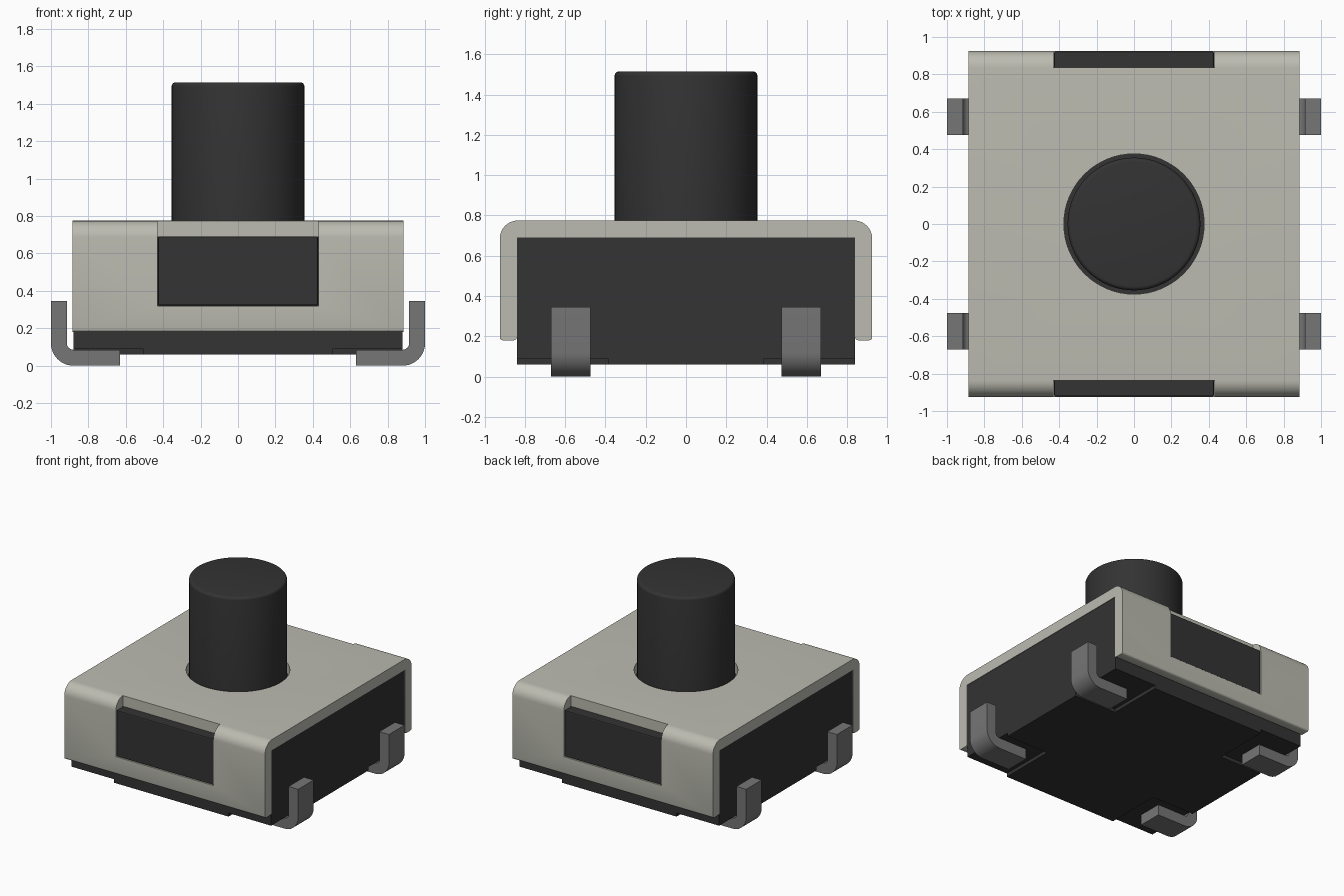
import bpy, bmesh, math
from mathutils import Matrix

if "Cube" in bpy.data.objects:
    bpy.data.objects.remove(bpy.data.objects["Cube"], do_unlink=True)


def material(name, rgb):
    m = bpy.data.materials.new(name)
    m.use_nodes = True
    m.diffuse_color = (*rgb, 1)
    bsdf = next(n for n in m.node_tree.nodes if n.type == 'BSDF_PRINCIPLED')
    bsdf.inputs["Base Color"].default_value = (*rgb, 1)
    return m


CREAM = material("cream cover", (0.50, 0.50, 0.44))
BLACK = material("black plastic", (0.033, 0.033, 0.033))
GREY = material("grey metal", (0.18, 0.18, 0.18))


def finish(name, bm, mat):
    bmesh.ops.recalc_face_normals(bm, faces=bm.faces[:])
    mesh = bpy.data.meshes.new(name)
    bm.to_mesh(mesh)
    bm.free()
    mesh.materials.append(mat)
    ob = bpy.data.objects.new(name, mesh)
    bpy.context.collection.objects.link(ob)
    return ob


def select(ob):
    bpy.ops.object.select_all(action='DESELECT')
    ob.select_set(True)
    bpy.context.view_layer.objects.active = ob


def smooth(ob):
    select(ob)
    bpy.ops.object.shade_smooth_by_angle(angle=math.radians(35))


def box(name, lo, hi, mat, bevel=0):
    bm = bmesh.new()
    bmesh.ops.create_cube(bm, size=1)
    for v in bm.verts:
        v.co = [l + (c + 0.5) * (h - l) for c, l, h in zip(v.co, lo, hi)]
    if bevel:
        bmesh.ops.bevel(bm, geom=bm.edges[:], offset=bevel, segments=2,
                        profile=0.5, affect='EDGES')
    return finish(name, bm, mat)


def cylinder(name, r, z0, z1, mat, bevel=0):
    bm = bmesh.new()
    bmesh.ops.create_cone(bm, cap_ends=True, segments=64, radius1=r, radius2=r,
                          depth=z1 - z0,
                          matrix=Matrix.Translation((0, 0, (z0 + z1) / 2)))
    if bevel:
        rim = [e for e in bm.edges if all(v.co.z > z1 - 1e-4 for v in e.verts)]
        bmesh.ops.bevel(bm, geom=rim, offset=bevel, segments=4,
                        profile=0.5, affect='EDGES')
    return finish(name, bm, mat)


def extrude(name, points, offset, mat):
    """Extrude a closed profile of 3D points along an offset vector."""
    bm = bmesh.new()
    face = bm.faces.new([bm.verts.new(p) for p in points])
    res = bmesh.ops.extrude_face_region(bm, geom=[face])
    bmesh.ops.translate(bm, vec=offset,
                        verts=[g for g in res["geom"] if isinstance(g, bmesh.types.BMVert)])
    return finish(name, bm, mat)


def arc(cx, cz, r, a0, a1, n=10):
    angles = [math.radians(a0 + (a1 - a0) * i / n) for i in range(n + 1)]
    return [(cx + r * math.cos(a), cz + r * math.sin(a)) for a in angles]


def cut(ob, cutters):
    for c in cutters:
        c.hide_render = True
        mod = ob.modifiers.new("cut", 'BOOLEAN')
        mod.operation = 'DIFFERENCE'
        mod.solver = 'EXACT'
        mod.object = c
        select(ob)
        bpy.ops.object.modifier_apply(modifier=mod.name)
        bpy.data.objects.remove(c, do_unlink=True)


# Folded sheet cover, with a button hole and a notch on the front and back
half = (arc(0.835, 0.685, 0.09, 90, 0)
        + arc(0.91, 0.195, 0.015, 0, -90, 3) + arc(0.855, 0.195, 0.015, -90, -180, 3)
        + [(0.84, 0.69)])
profile = half + [(-y, z) for y, z in reversed(half)]
cover = extrude("cover", [(-0.885, y, z) for y, z in profile], (1.77, 0, 0), CREAM)
cut(cover, [cylinder("hole_cutter", 0.375, 0.5, 1.0, CREAM),
            box("front_notch_cutter", (-0.43, -1.1, 0.32), (0.43, -0.838, 1), CREAM),
            box("back_notch_cutter", (-0.43, 0.838, 0.32), (0.43, 1.1, 1), CREAM)])
smooth(cover)

# Plastic body with shallow recesses under the four corners
body = box("body", (-0.88, -0.84, 0.06), (0.88, 0.84, 0.69), BLACK)
cutters = []
for sx in (-1, 1):
    for sy in (-1, 1):
        xs, ys = sorted((sx * 0.505, sx * 1.2)), sorted((sy * 0.385, sy * 1.2))
        cutters.append(box("recess_cutter", (xs[0], ys[0], -0.2), (xs[1], ys[1], 0.088), BLACK))
cut(body, cutters)

# Plugs that fill the cover notches
for name, sy in (("front_plug", -1), ("back_plug", 1)):
    ys = sorted((sy * 0.80, sy * 0.922))
    box(name, (-0.428, ys[0], 0.322), (0.428, ys[1], 0.69), BLACK, 0.008)

# Push button
smooth(cylinder("button", 0.355, 0.6, 1.515, BLACK, 0.022))

# Four bent legs
leg = ([(0.63, 0.0)] + arc(0.88, 0.12, 0.12, -90, 0)
       + [(1.0, 0.345), (0.915, 0.345)] + arc(0.88, 0.12, 0.035, 0, -90, 6)
       + [(0.63, 0.085)])
for side, sx in (("right", -1), ("left", 1)):
    for end, y in (("front", -0.67), ("back", 0.475)):
        smooth(extrude(f"{end}_{side}_leg", [(sx * x, y, z) for x, z in leg],
                       (0, 0.195, 0), GREY))
